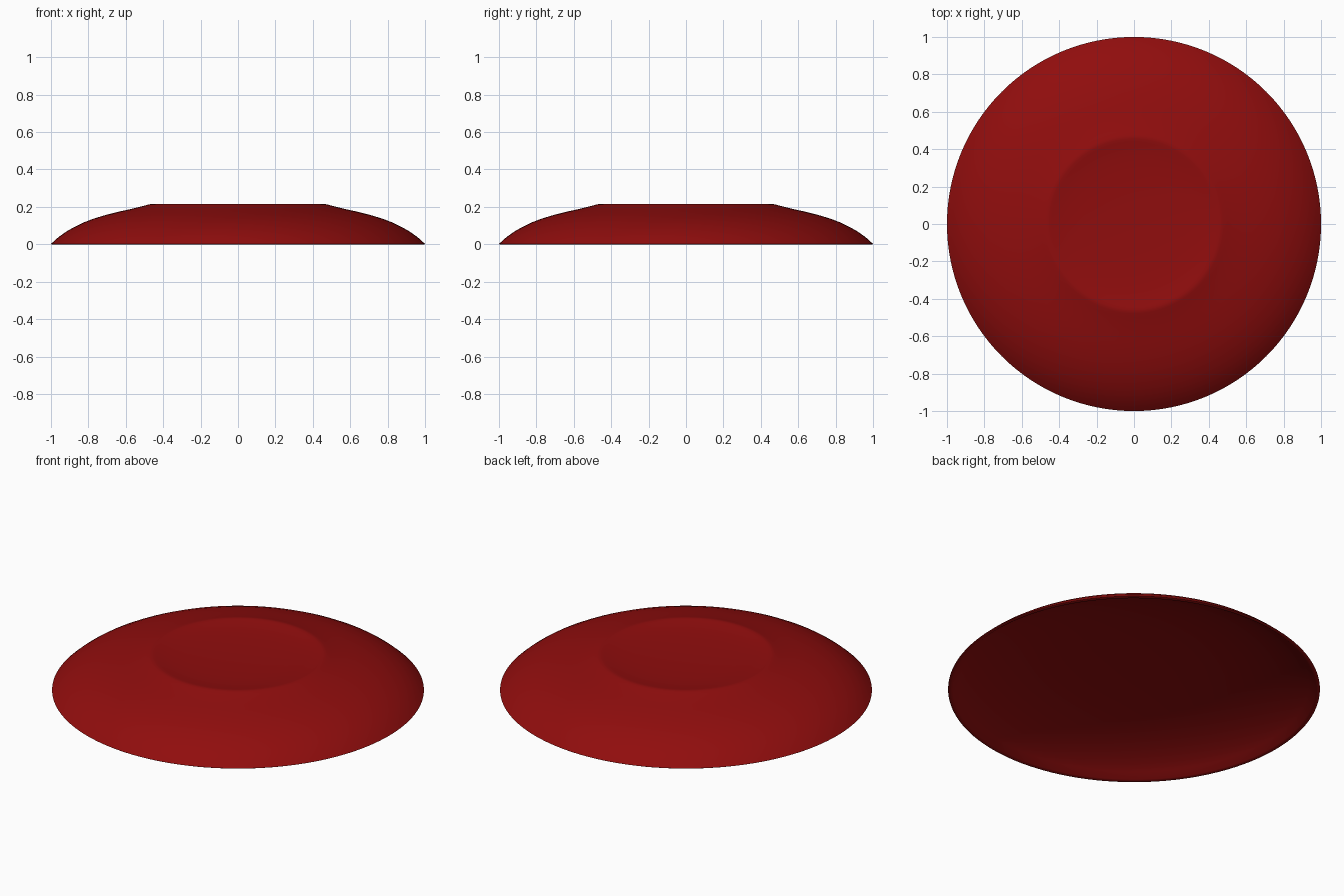
import bpy, bmesh, math

if "Cube" in bpy.data.objects:
    bpy.data.objects.remove(bpy.data.objects["Cube"])

# Cross-section (radius, height): shallow dish, raised rim, domed flank, narrow lip
top = [(0, 0.192), (0.15, 0.1935), (0.28, 0.1975), (0.36, 0.2025), (0.41, 0.208),
       (0.44, 0.2128), (0.455, 0.2148), (0.466, 0.215), (0.478, 0.2127), (0.50, 0.2065),
       (0.53, 0.199), (0.58, 0.187), (0.63, 0.176), (0.70, 0.159), (0.77, 0.138),
       (0.83, 0.115), (0.88, 0.090), (0.92, 0.067), (0.96, 0.038), (0.985, 0.016),
       (1.0, 0.002), (0.997, 0.0), (0.985, 0.0)]
# Hollow underside, a thin wall below the flank
hollow = [(0.975, 0.004), (0.94, 0.030), (0.90, 0.052), (0.85, 0.075), (0.78, 0.100),
          (0.70, 0.122), (0.60, 0.143), (0.50, 0.157), (0.38, 0.168), (0.25, 0.174),
          (0.12, 0.177), (0, 0.178)]


def lathe(name, profile, steps=128):
    bm = bmesh.new()
    verts = [bm.verts.new((r, 0, z)) for r, z in profile]
    edges = [bm.edges.new(pair) for pair in zip(verts, verts[1:])]
    bmesh.ops.spin(bm, geom=verts + edges, cent=(0, 0, 0), axis=(0, 0, 1),
                   angle=math.tau, steps=steps)
    bmesh.ops.remove_doubles(bm, verts=bm.verts, dist=0.0005)
    bmesh.ops.recalc_face_normals(bm, faces=bm.faces)
    mesh = bpy.data.meshes.new(name)
    bm.to_mesh(mesh)
    bm.free()
    obj = bpy.data.objects.new(name, mesh)
    bpy.context.collection.objects.link(obj)
    return obj


# Domed disc
disc = lathe("domed_disc", top + hollow)
red = bpy.data.materials.new("dark_red")
red.diffuse_color = (0.28, 0.004, 0.004, 1)
red.use_nodes = True
red.node_tree.nodes["Principled BSDF"].inputs["Base Color"].default_value = red.diffuse_color
disc.data.materials.append(red)

bpy.context.view_layer.objects.active = disc
disc.select_set(True)
bpy.ops.object.shade_smooth_by_angle(angle=math.radians(60))
